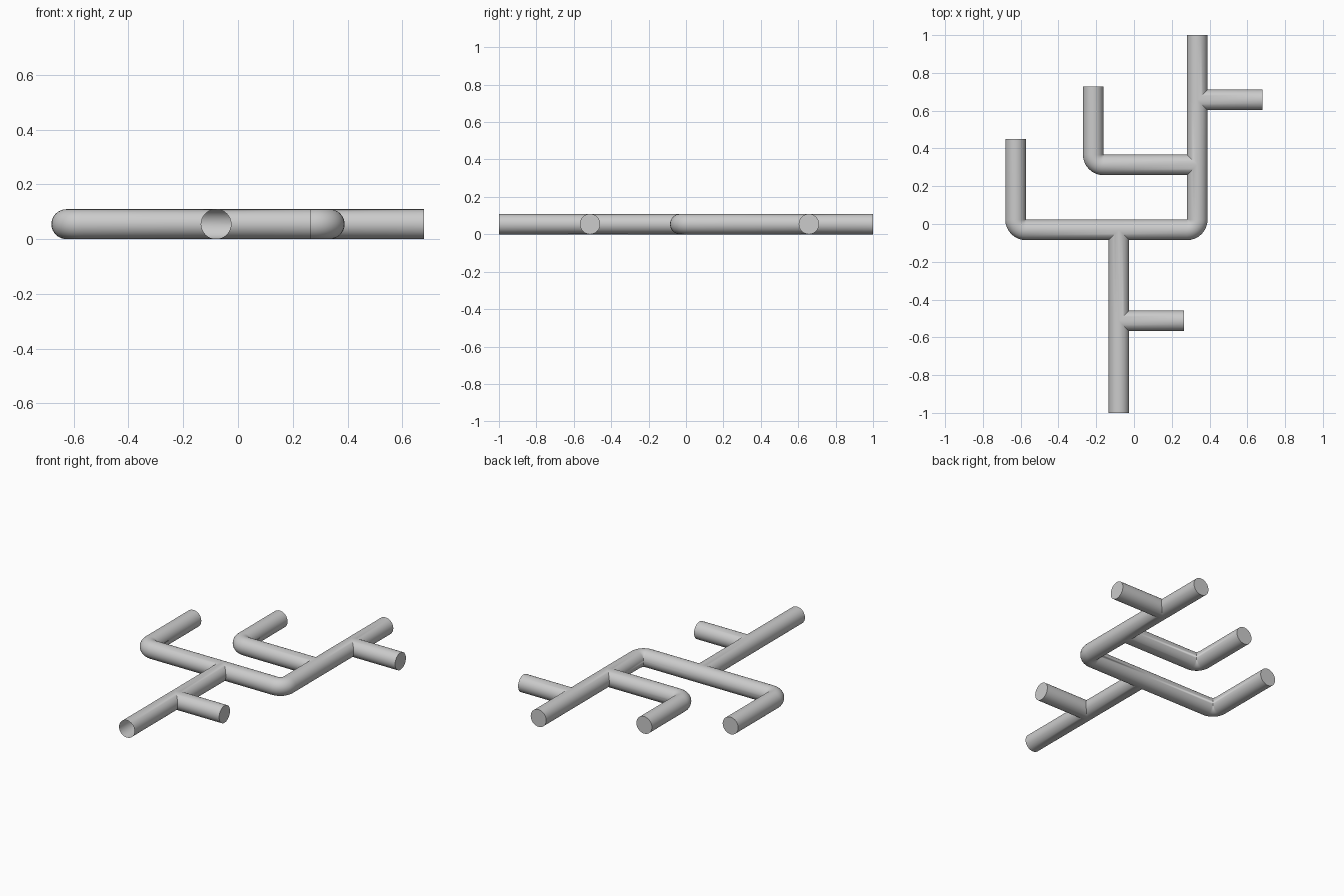
import bpy
import bmesh
from math import cos, sin, pi
from mathutils import Vector

if "Cube" in bpy.data.objects:
    bpy.data.objects.remove(bpy.data.objects["Cube"])

R = 0.0545          # pipe radius, also the centreline radius of the elbows
SIDES = 32
ELBOW_STEPS = 8
UP = Vector((0, 0, 1))

# Ends, corners and tees of the pipe run, on its centreline
nodes = {
    "stem_end": (-0.08, -1), "stem_tee": (-0.08, -0.513), "stem_branch": (0.265, -0.513),
    "base_tee": (-0.08, -0.031), "left_corner": (-0.627, -0.031), "left_end": (-0.627, 0.45),
    "right_corner": (0.335, -0.031), "inner_tee": (0.335, 0.313),
    "inner_corner": (-0.216, 0.313), "inner_end": (-0.216, 0.728),
    "outer_tee": (0.335, 0.657), "right_end": (0.335, 1), "outer_branch": (0.68, 0.657),
}
nodes = {name: Vector((x, y, R)) for name, (x, y) in nodes.items()}
runs = [
    ("stem_end", "stem_tee"), ("stem_tee", "stem_branch"), ("stem_tee", "base_tee"),
    ("base_tee", "left_corner"), ("left_corner", "left_end"),
    ("base_tee", "right_corner"), ("right_corner", "inner_tee"),
    ("inner_tee", "inner_corner"), ("inner_corner", "inner_end"),
    ("inner_tee", "outer_tee"), ("outer_tee", "right_end"), ("outer_tee", "outer_branch"),
]
OPEN_END = "stem_end"

# Directions in which pipes leave each node
legs = {name: [] for name in nodes}
for a, b in runs:
    d = (nodes[b] - nodes[a]).normalized()
    legs[a].append(d)
    legs[b].append(-d)

bm = bmesh.new()


def ring_offsets(direction):
    side = direction.cross(UP)
    return [R * (cos(2 * pi * i / SIDES) * side + sin(2 * pi * i / SIDES) * UP)
            for i in range(SIDES)]


def bridge(ring_a, ring_b):
    for i in range(SIDES):
        j = (i + 1) % SIDES
        bm.faces.new((ring_a[i], ring_a[j], ring_b[j], ring_b[i]))


def end_ring(name, inward, offsets):
    """Ring at one end of a run: flat at ends and elbows, mitred at tees."""
    others = [d for d in legs[name] if d.dot(inward) < 0.9]
    ring = []
    for v in offsets:
        trim = 0
        if len(others) == 1:
            trim = R
        elif others:
            trim = max(0, max(v.dot(d) for d in others))
        ring.append(bm.verts.new(nodes[name] + v + inward * trim))
    return ring


# Straight runs with flat caps
for a, b in runs:
    d = (nodes[b] - nodes[a]).normalized()
    offsets = ring_offsets(d)
    rings = end_ring(a, d, offsets), end_ring(b, -d, offsets)
    bridge(*rings)
    for name, ring in zip((a, b), rings):
        if len(legs[name]) == 1 and name != OPEN_END:
            bm.faces.new(ring)

# Tight elbows
for name, dirs in legs.items():
    if len(dirs) != 2:
        continue
    d1, d2 = dirs
    pivot = nodes[name] + R * (d1 + d2)
    previous = None
    for step in range(ELBOW_STEPS + 1):
        t = pi / 2 * step / ELBOW_STEPS
        out = -d2 * cos(t) - d1 * sin(t)
        ring = [bm.verts.new(pivot + R * out
                             + R * (cos(2 * pi * i / SIDES) * out + sin(2 * pi * i / SIDES) * UP))
                for i in range(SIDES)]
        if previous:
            bridge(previous, ring)
        previous = ring

# Weld the joints into one skin
bmesh.ops.remove_doubles(bm, verts=bm.verts, dist=0.0002)
bmesh.ops.recalc_face_normals(bm, faces=bm.faces)
mesh = bpy.data.meshes.new("branching_pipe")
bm.to_mesh(mesh)
bm.free()
pipe = bpy.data.objects.new("branching_pipe", mesh)
bpy.context.collection.objects.link(pipe)

# Plain grey
grey = bpy.data.materials.new("plain_grey")
grey.use_nodes = True
colour = (0.6, 0.6, 0.6, 1)
grey.diffuse_color = colour
grey.node_tree.nodes["Principled BSDF"].inputs["Base Color"].default_value = colour
mesh.materials.append(grey)

bpy.context.view_layer.objects.active = pipe
pipe.select_set(True)
bpy.ops.object.shade_smooth_by_angle(angle=pi / 6)
